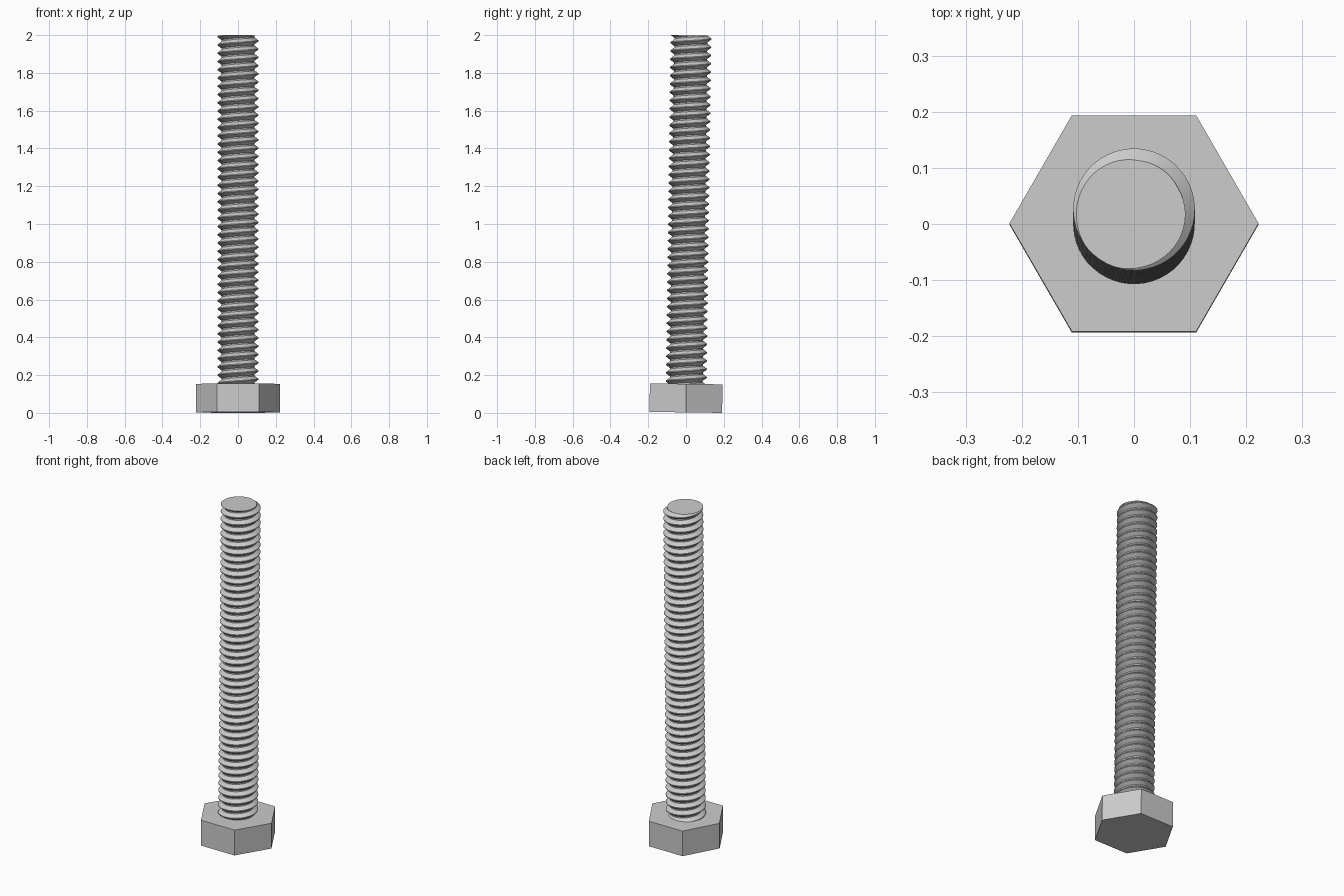
import bpy, bmesh, math
from mathutils import Matrix, Vector

if "Cube" in bpy.data.objects:
    bpy.data.objects.remove(bpy.data.objects["Cube"])

HEAD_R, HEAD_H, LENGTH = 0.222, 0.151, 1.996
CREST, ROOT, PITCH, SEG = 0.1085, 0.0870, 0.0437, 48
CREST_ANGLE = math.radians(235)      # where the crest meets the flat end
TILT = Matrix.Translation((0, -0.001, 0.0026)) @ Matrix.Rotation(-0.0137, 4, 'X')

steel = bpy.data.materials.new("steel_grey")
steel.diffuse_color = (0.6, 0.6, 0.6, 1)
steel.use_nodes = True
steel.node_tree.nodes["Principled BSDF"].inputs["Base Color"].default_value = steel.diffuse_color


def finish(name, bm, smooth=False):
    bmesh.ops.recalc_face_normals(bm, faces=bm.faces[:])
    bm.transform(TILT)
    mesh = bpy.data.meshes.new(name)
    bm.to_mesh(mesh)
    bm.free()
    mesh.materials.append(steel)
    obj = bpy.data.objects.new(name, mesh)
    bpy.context.collection.objects.link(obj)
    if smooth:
        bpy.ops.object.select_all(action='DESELECT')
        obj.select_set(True)
        bpy.context.view_layer.objects.active = obj
        bpy.ops.object.shade_smooth_by_angle(angle=math.radians(25))
    return obj


# Hexagonal head: extruded six-sided profile with corners on the x axis
bm = bmesh.new()
corners = [bm.verts.new((HEAD_R * math.cos(k * math.pi / 3),
                         HEAD_R * math.sin(k * math.pi / 3), 0)) for k in range(6)]
base = bm.faces.new(corners)
top = bmesh.ops.extrude_face_region(bm, geom=[base], use_keep_orig=True)
bmesh.ops.translate(bm, vec=(0, 0, HEAD_H),
                    verts=[v for v in top["geom"] if isinstance(v, bmesh.types.BMVert)])
finish("hex_head", bm)

# Threaded shank: a tooth profile swept along a right-hand helix
tooth = [(-0.05, CREST), (0.05, CREST), (0.42, ROOT), (0.58, ROOT)]
turns = int((LENGTH - HEAD_H) / PITCH) + 4
start = LENGTH - (turns - 2) * PITCH
bm = bmesh.new()
rows = []
for i in range(SEG + 1):
    a = CREST_ANGLE + 2 * math.pi * i / SEG
    rows.append([bm.verts.new((r * math.cos(a), r * math.sin(a),
                               start + PITCH * (t + f + i / SEG)))
                 for t in range(turns) for f, r in tooth])
for left, right in zip(rows, rows[1:]):
    for j in range(len(left) - 1):
        bm.faces.new((left[j], right[j], right[j + 1], left[j + 1]))
bmesh.ops.remove_doubles(bm, verts=bm.verts[:], dist=1e-5)

# Trim the shank to a flat end and to a seat just inside the head, then cap both
for z, direction in ((LENGTH, 1), (HEAD_H - 0.01, -1)):
    bmesh.ops.bisect_plane(bm, geom=bm.verts[:] + bm.edges[:] + bm.faces[:], dist=1e-6,
                           plane_co=Vector((0, 0, z)), plane_no=Vector((0, 0, direction)),
                           clear_outer=True)
    rim = [e for e in bm.edges if e.is_boundary and
           all(abs(v.co.z - z) < 1e-4 for v in e.verts)]
    bmesh.ops.holes_fill(bm, edges=rim, sides=0)
finish("threaded_shank", bm, smooth=True)
